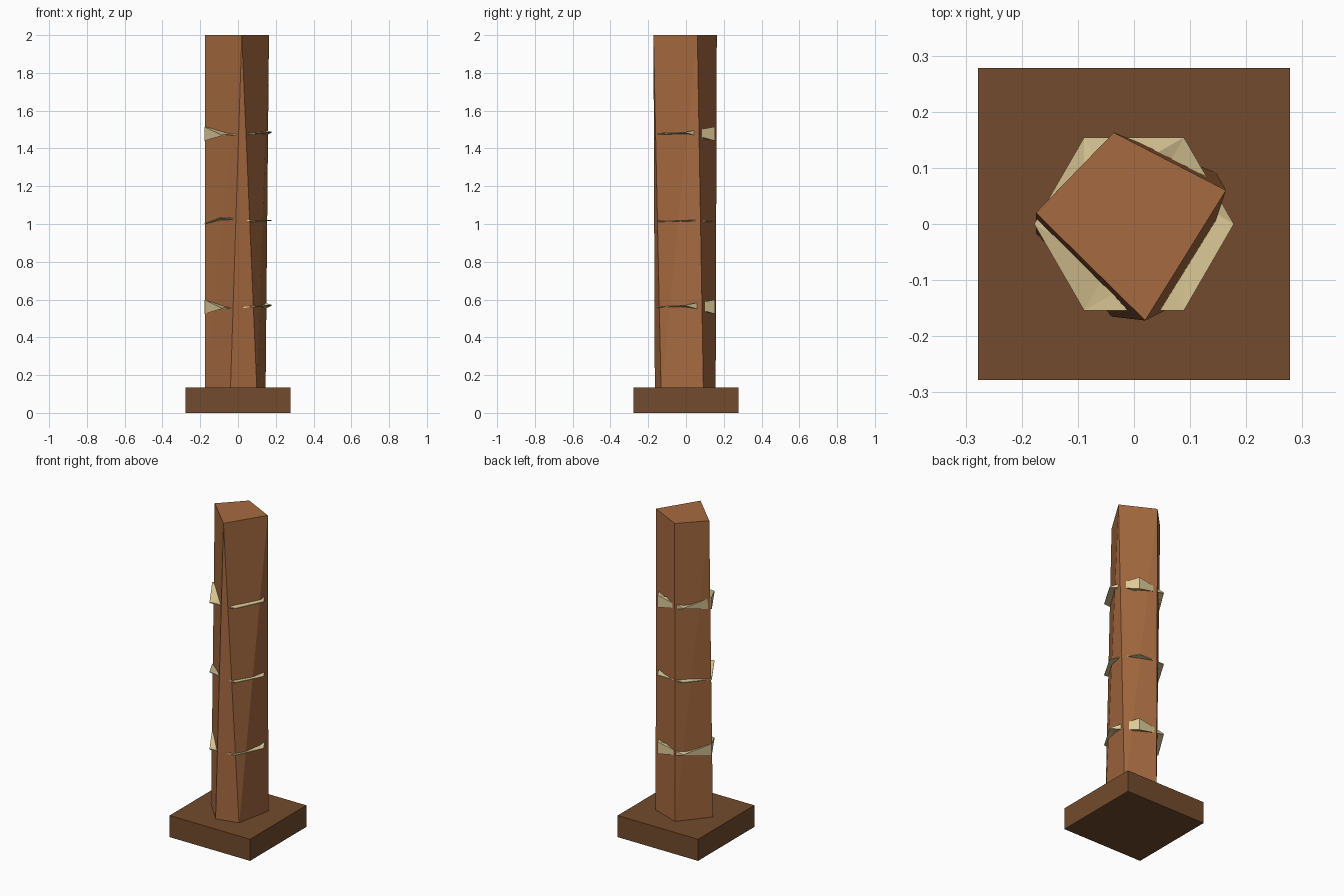
import bpy, math

if "Cube" in bpy.data.objects:
    bpy.data.objects.remove(bpy.data.objects["Cube"])


def srgb(r, g, b):
    conv = lambda c: (c / 12.92) if c <= 0.04045 else ((c + 0.055) / 1.055) ** 2.4
    return [conv(v / 255) for v in (r, g, b)] + [1.0]


def material(name, rgb):
    m = bpy.data.materials.new(name)
    m.diffuse_color = srgb(*rgb)
    m.use_nodes = True
    m.node_tree.nodes["Principled BSDF"].inputs["Base Color"].default_value = m.diffuse_color
    return m


def mesh_object(name, verts, faces, mat):
    me = bpy.data.meshes.new(name)
    me.from_pydata(verts, [], faces)
    me.materials.append(mat)
    me.update()
    ob = bpy.data.objects.new(name, me)
    bpy.context.collection.objects.link(ob)
    return ob


dark_wood = material("dark wood", (114, 75, 45))
warm_wood = material("warm wood", (166, 106, 64))
pale_band = material("pale band", (224, 204, 153))

# Square foot block
bpy.ops.mesh.primitive_cube_add(size=1, location=(0, 0, 0.0675))
base = bpy.context.object
base.name = "base"
base.scale = (0.556, 0.556, 0.135)
bpy.ops.object.transform_apply(location=True, rotation=False, scale=True)
base.data.materials.append(dark_wood)

# Rough-hewn post: five-sided foot blending into a four-sided top
foot = [(-0.175, -0.016), (-0.04, -0.165), (0.10, -0.132), (0.146, 0.092), (-0.033, 0.157)]
head = [(-0.175, 0.02), (0.02, -0.172), (0.164, 0.06), (-0.036, 0.163)]
verts = [(x, y, 0.12) for x, y in foot] + [(x, y, 2.0) for x, y in head]
faces = [
    (4, 3, 2, 1, 0), (5, 6, 7, 8),
    (0, 1, 6), (0, 6, 5),      # front left
    (1, 2, 6),                 # front sliver
    (2, 7, 6), (2, 3, 7),      # right
    (3, 4, 8), (3, 8, 7),      # back
    (4, 5, 8), (4, 0, 5),      # back left
]
mesh_object("post", verts, faces, warm_wood)


# Hexagonal band: outer corners given as (bottom, top) offsets, thin inner edge
def band(name, z, corners, inner):
    verts = []
    for k, (lo, hi) in enumerate(corners):
        c, s = math.cos(k * math.pi / 3), math.sin(k * math.pi / 3)
        verts += [(0.178 * c, 0.178 * s, z + lo), (0.178 * c, 0.178 * s, z + hi),
                  (0.09 * c, 0.09 * s, z - inner), (0.09 * c, 0.09 * s, z + inner)]
    faces = []
    for k in range(6):
        a, b = 4 * k, 4 * ((k + 1) % 6)
        faces += [(a, b, b + 1, a + 1), (a + 1, b + 1, b + 3), (a + 1, b + 3, a + 3),
                  (b, a, a + 2), (b, a + 2, b + 2), (a + 2, a + 3, b + 3, b + 2)]
    mesh_object(name, verts, faces, pale_band)


thin = (-0.003, 0.003)
tall = (-0.038, 0.037)
wedge = [(0.005, 0.01), tall, thin, tall, (-0.012, -0.006), thin]
band("lower_band", 0.562, wedge, 0.008)
band("upper_band", 1.478, wedge, 0.008)
band("middle_band", 1.015,
     [(0.002, 0.006), thin, thin, (-0.016, -0.011), (0.018, 0.023), thin], 0.005)
